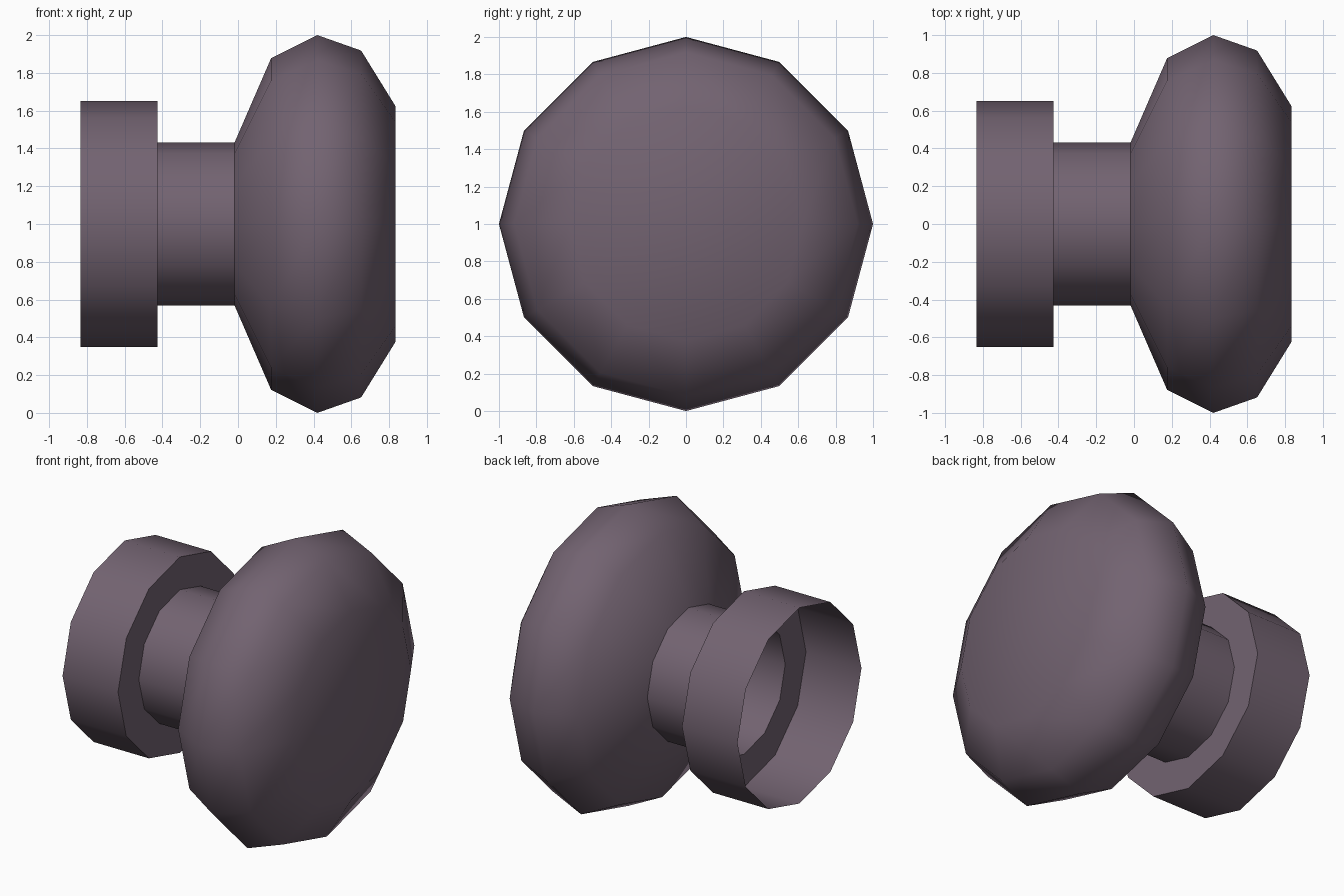
import bpy
from math import sin, cos, pi, radians

if "Cube" in bpy.data.objects:
    bpy.data.objects.remove(bpy.data.objects["Cube"])

SIDES = 12

mat = bpy.data.materials.new("dull_purple")
mat.diffuse_color = (0.17, 0.125, 0.165, 1)
mat.use_nodes = True
mat.node_tree.nodes["Principled BSDF"].inputs["Base Color"].default_value = mat.diffuse_color


def lathe(name, profile, cap_end=False):
    """Revolve (x, radius) points about the x axis through z = 1."""
    verts = [(x, r * sin(2 * pi * k / SIDES), 1 + r * cos(2 * pi * k / SIDES))
             for x, r in profile for k in range(SIDES)]
    faces = []
    for i in range(len(profile) - 1):
        a, b = i * SIDES, (i + 1) * SIDES
        for k in range(SIDES):
            n = (k + 1) % SIDES
            faces.append((a + k, b + k, b + n, a + n))
    if cap_end:
        last = (len(profile) - 1) * SIDES
        faces.append(tuple(reversed(range(last, last + SIDES))))
    mesh = bpy.data.meshes.new(name)
    mesh.from_pydata(verts, [], faces)
    mesh.materials.append(mat)
    obj = bpy.data.objects.new(name, mesh)
    bpy.context.collection.objects.link(obj)
    bpy.ops.object.select_all(action='DESELECT')
    obj.select_set(True)
    bpy.context.view_layer.objects.active = obj
    bpy.ops.object.shade_smooth_by_angle(angle=radians(50))
    return obj


# Mounting collar: hollow, open at the back, with a ring-shaped front
lathe("mounting_collar", [(-0.833, 0.65), (-0.426, 0.65), (-0.426, 0.432)])

# Hollow neck
lathe("neck", [(-0.426, 0.432), (-0.018, 0.432)])

# Rounded knob with a flat front
lathe("knob", [(-0.018, 0.432), (0.175, 0.877), (0.42, 1.0),
               (0.652, 0.918), (0.833, 0.625)], cap_end=True)
